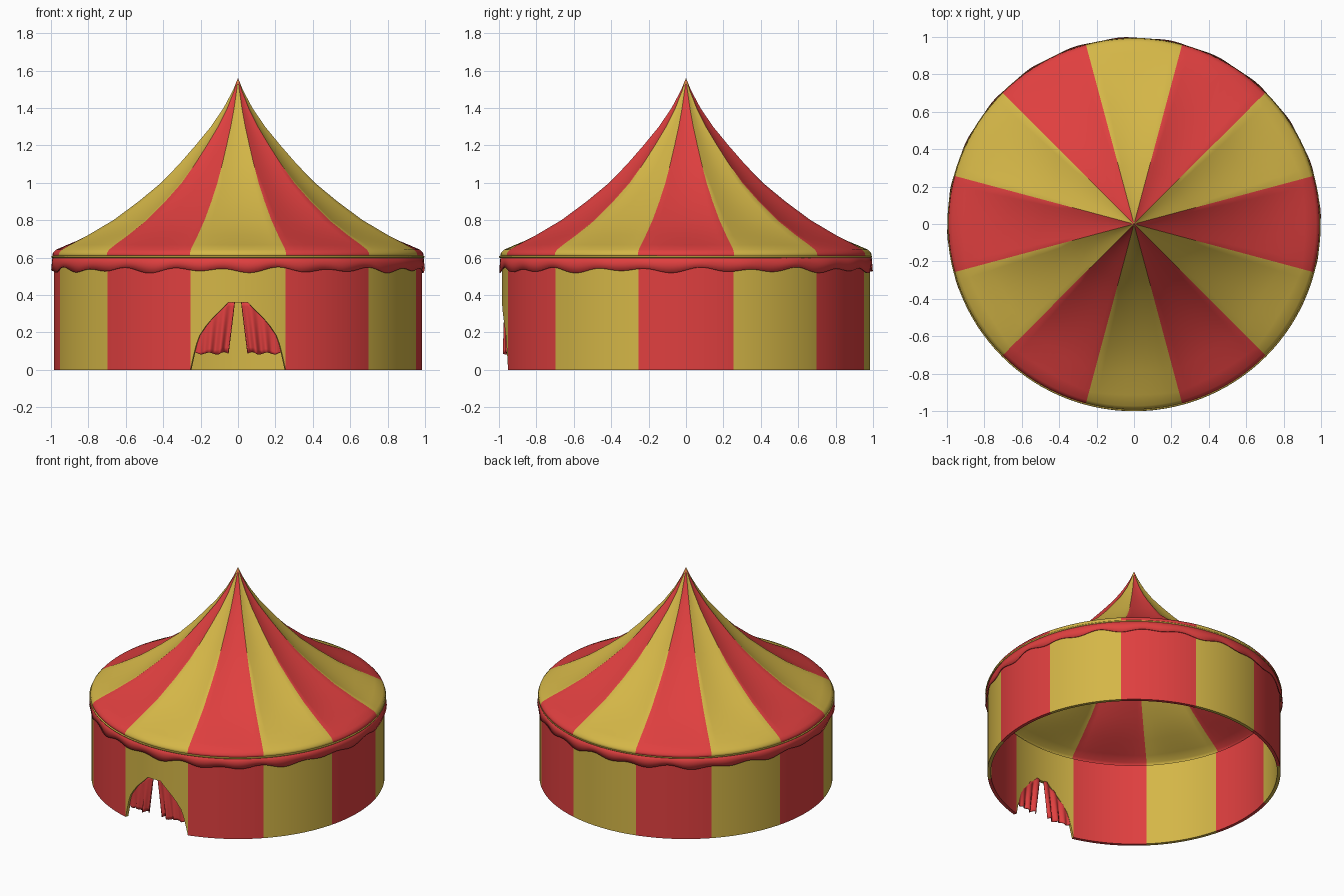
import bpy, bmesh, math
from math import sin, cos, radians

if "Cube" in bpy.data.objects:
    bpy.data.objects.remove(bpy.data.objects["Cube"])


def material(name, rgb):
    m = bpy.data.materials.new(name)
    m.use_nodes = True
    m.diffuse_color = (*rgb, 1)
    m.node_tree.nodes["Principled BSDF"].inputs["Base Color"].default_value = (*rgb, 1)
    return m


RED = material("canvas red", (0.74, 0.05, 0.05))
YELLOW = material("canvas yellow", (0.66, 0.47, 0.063))


def interpolate(knots, a):
    """Piecewise linear height over sorted knots."""
    for (a0, h0), (a1, h1) in zip(knots, knots[1:]):
        if a <= a1:
            return h0 + (h1 - h0) * (a - a0) / (a1 - a0)
    return knots[-1][1]


def grid_object(name, rows, materials, close_u=False, close_v=False,
                striped=False, thickness=0, angle=35):
    """Skin a list of point rows; striped colours the faces by sector."""
    bm = bmesh.new()
    verts = [[bm.verts.new(p) for p in row] for row in rows]
    nu, nv = len(rows[0]), len(rows)
    for j in range(nv if close_v else nv - 1):
        for i in range(nu if close_u else nu - 1):
            a, b = verts[j], verts[(j + 1) % nv]
            k = (i + 1) % nu
            f = bm.faces.new((a[i], a[k], b[k], b[i]))
            if striped:
                c = f.calc_center_median()
                sector = round(math.degrees(math.atan2(c.y, c.x)) / 30)
                f.material_index = sector % 2
    bmesh.ops.remove_doubles(bm, verts=bm.verts, dist=1e-5)
    bmesh.ops.recalc_face_normals(bm, faces=bm.faces)
    mesh = bpy.data.meshes.new(name)
    bm.to_mesh(mesh)
    bm.free()
    for m in materials:
        mesh.materials.append(m)
    ob = bpy.data.objects.new(name, mesh)
    bpy.context.collection.objects.link(ob)
    if thickness:
        mod = ob.modifiers.new("Thickness", "SOLIDIFY")
        mod.thickness = thickness
        mod.offset = -1
    bpy.ops.object.select_all(action="DESELECT")
    ob.select_set(True)
    bpy.context.view_layer.objects.active = ob
    bpy.ops.object.shade_smooth_by_angle(angle=radians(angle))
    return ob


def polar(r, degrees, z):
    return (r * cos(radians(degrees)), r * sin(radians(degrees)), z)


# Round wall with an arched doorway: the lower edge rises across the front panel
ARCH = [(0, 0.36), (3, 0.36), (5, 0.325), (8, 0.275), (10, 0.235),
        (12, 0.185), (13, 0.14), (14, 0.075), (15, 0)]
OUTER, INNER = 0.985, 0.962


def wall_bottom(degrees):
    return interpolate(ARCH, abs(degrees - 270))


ring = range(360)
wall_rows = [[polar(OUTER, d, wall_bottom(d)) for d in ring],
             [polar(OUTER, d, 0.61) for d in ring],
             [polar(INNER, d, 0.61) for d in ring],
             [polar(INNER, d, wall_bottom(d)) for d in ring]]
grid_object("wall", wall_rows, [RED, YELLOW], close_u=True, close_v=True, striped=True)

# Roof: concave spire whose panels sag between twelve ridges
PROFILE = [(0, 1.56), (0.03, 1.49), (0.08, 1.4), (0.15, 1.3), (0.235, 1.2),
           (0.325, 1.1), (0.425, 1.0), (0.55, 0.9), (0.69, 0.8), (0.83, 0.72),
           (0.93, 0.668), (0.975, 0.642), (0.99, 0.625), (0.994, 0.605)]
STEP = 3


def roof_point(r, z, d):
    t = ((d + 15) % 30) / 15 - 1
    sag = 0.07 * min(1, max(0, (0.98 - r) / 0.2))
    return polar(r * (1 - sag * (1 - t * t)), d, z)


roof_rows = [[roof_point(r, z, d) for d in range(0, 360, STEP)] for r, z in PROFILE]
grid_object("roof", roof_rows, [RED, YELLOW], close_u=True, striped=True,
            thickness=0.008, angle=40)


# Wavy valance hanging below the eaves
def valance_row(r, z, wave):
    return [polar(r + 0.003 * wave * sin(radians(24 * d)), d,
                  z + wave * (0.01 * sin(radians(22 * d)) + 0.006 * sin(radians(13 * d))))
            for d in ring]


grid_object("valance", [valance_row(0.992, 0.606, 0), valance_row(0.995, 0.57, 0.4),
                        valance_row(0.997, 0.533, 1)],
            [RED], close_u=True, thickness=0.006)

# Thin piping round the eaves, set slightly forward
bpy.ops.mesh.primitive_torus_add(major_radius=0.992, minor_radius=0.006,
                                 major_segments=120, minor_segments=8,
                                 location=(0, -0.003, 0.604))
piping = bpy.context.object
piping.name = "eaves_piping"
piping.data.materials.append(YELLOW)
bpy.ops.object.shade_smooth()


# Pair of gathered door curtains
def curtain(name, side):
    rows = []
    columns, levels = 28, 10
    for j in range(levels + 1):
        v = j / levels
        row = []
        for i in range(columns + 1):
            u = i / columns
            top_x = 0.018 + 0.22 * u
            low_x = 0.055 + 0.18 * u
            x = top_x + (low_x - top_x) * v
            top_z = interpolate(ARCH, math.degrees(math.asin(top_x / OUTER))) + 0.006
            low_z = 0.088 + 0.006 * sin(14 * u)
            fold = (0.004 + 0.012 * v) * sin(20 * u) * (1 - u * u)
            y = -math.sqrt(0.97 ** 2 - x * x) + fold
            row.append((side * x, y, top_z + (max(low_z, 0.08) - top_z) * v))
        rows.append(row)
    grid_object(name, rows, [RED], thickness=0.006, angle=60)


curtain("left_curtain", 1)
curtain("right_curtain", -1)
